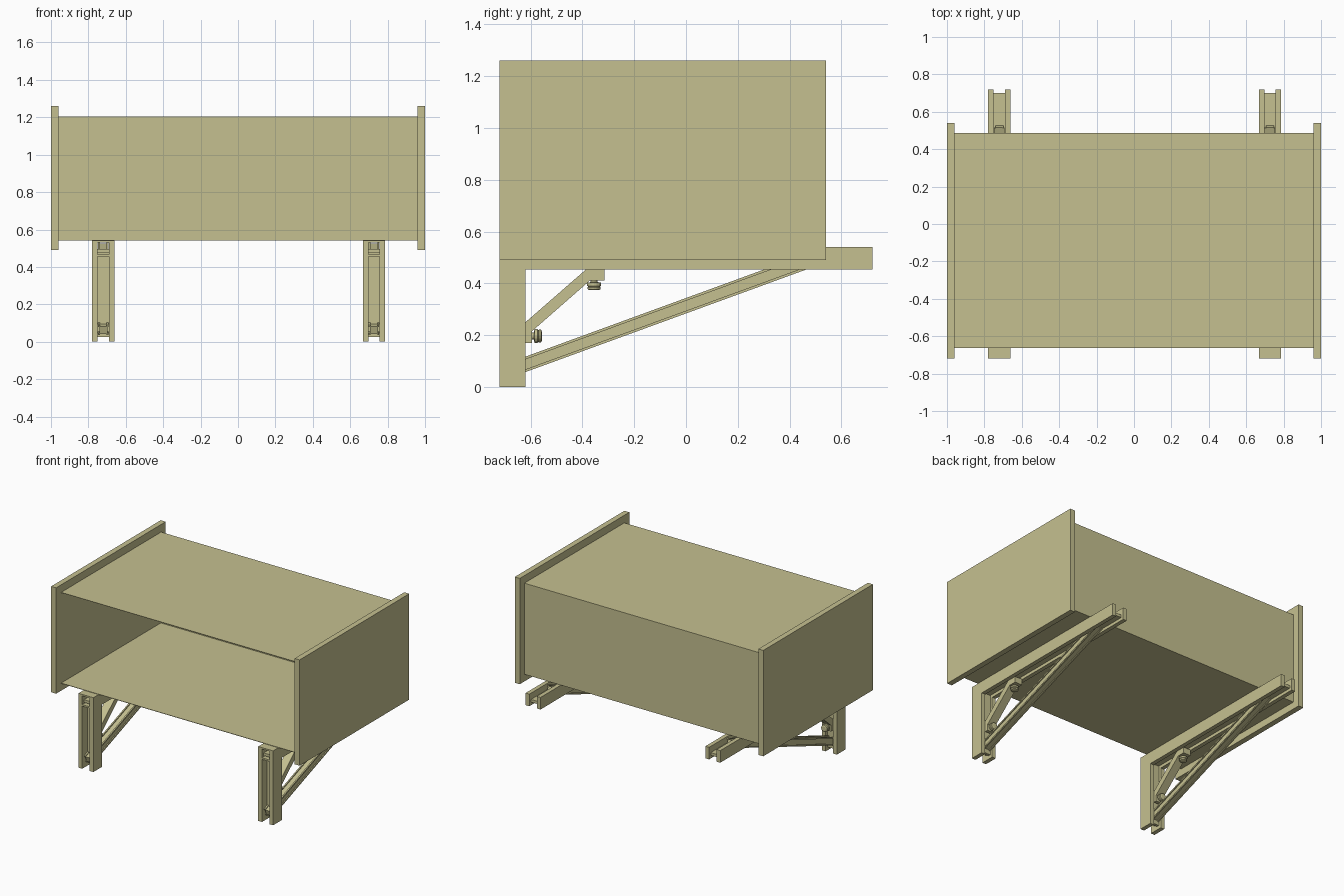
import bpy, bmesh, math
from mathutils import Vector

if "Cube" in bpy.data.objects:
    bpy.data.objects.remove(bpy.data.objects["Cube"])

# Olive finish shared by every part
olive = bpy.data.materials.new("olive_finish")
olive.diffuse_color = (0.56, 0.53, 0.28, 1)
olive.use_nodes = True
olive.node_tree.nodes["Principled BSDF"].inputs["Base Color"].default_value = olive.diffuse_color


def finish(name, bm):
    bmesh.ops.recalc_face_normals(bm, faces=bm.faces)
    me = bpy.data.meshes.new(name)
    bm.to_mesh(me)
    bm.free()
    me.materials.append(olive)
    ob = bpy.data.objects.new(name, me)
    bpy.context.collection.objects.link(ob)
    return ob


def box(name, x, y, z):
    bm = bmesh.new()
    bmesh.ops.create_cube(bm, size=1)
    for v in bm.verts:
        v.co = [(r[0] + r[1]) / 2 + c * (r[1] - r[0]) for r, c in zip((x, y, z), v.co)]
    return finish(name, bm)


def extrude(name, points, vec):
    """Closed profile of 3D points, extruded along vec."""
    bm = bmesh.new()
    face = bm.faces.new([bm.verts.new(p) for p in points])
    ext = bmesh.ops.extrude_face_region(bm, geom=[face])
    bmesh.ops.translate(bm, vec=vec,
                        verts=[g for g in ext["geom"] if isinstance(g, bmesh.types.BMVert)])
    return finish(name, bm)


def lathe(name, origin, axis, profile, sides=16):
    """Turned part: profile holds (radius, distance along axis)."""
    bm = bmesh.new()
    q = Vector(axis).to_track_quat('Z', 'Y')
    rings = []
    for r, d in profile:
        rings.append([bm.verts.new(Vector(origin) + q @ Vector(
            (r * math.cos(2 * math.pi * i / sides), r * math.sin(2 * math.pi * i / sides), d)))
            for i in range(sides)])
    for a, b in zip(rings, rings[1:]):
        for i in range(sides):
            j = (i + 1) % sides
            bm.faces.new((a[i], a[j], b[j], b[i]))
    bm.faces.new(rings[0])
    bm.faces.new(rings[-1])
    return finish(name, bm)


# Open-fronted cabinet made from thin sheets
T = 0.003
box("cabinet_floor", (-0.96, 0.96), (-0.662, 0.487), (0.542, 0.542 + T))
box("cabinet_top", (-0.96, 0.96), (-0.662, 0.487), (1.205 - T, 1.205))
box("cabinet_back", (-0.96, 0.96), (0.487 - T, 0.487), (0.542, 1.205))

# Slotted section of the long brace, as (across, up) offsets
s, d, h = 0.018, 0.021, 0.028
slots = []
for k in range(4):
    c, n = round(math.cos(k * math.pi / 2)), round(math.sin(k * math.pi / 2))
    for a, b in ((d, s), (h, s), (h, h), (s, h), (s, d)):
        slots.append((a * c - b * n, a * n + b * c))

# Side outline of the short brace with its two bolting feet
gusset = [(-0.62, 0.17), (-0.595, 0.17), (-0.595, 0.215), (-0.37, 0.412),
          (-0.315, 0.412), (-0.315, 0.455), (-0.385, 0.455), (-0.62, 0.25)]

knob = [(0.014, 0), (0.014, 0.008), (0.027, 0.01), (0.027, 0.022),
        (0.022, 0.025), (0.026, 0.028), (0.024, 0.036), (0.016, 0.039)]

# The right bracket is a shifted copy of the left one
for side, sx, cx in (("left", -1, -0.72), ("right", 1, 0.727)):
    # Cabinet end panel
    box(f"{side}_end_panel", sorted((0.96 * sx, sx)), (-0.72, 0.54), (0.49, 1.26))

    # L-shaped bracket cheeks: post and arm in one piece
    outline = [(-0.72, 0), (-0.62, 0), (-0.62, 0.453), (0.72, 0.453), (0.72, 0.541), (-0.72, 0.541)]
    for label, x in (("left", cx - 0.045), ("right", cx + 0.045)):
        extrude(f"{side}_bracket_{label}_cheek", [(x - 0.015, y, z) for y, z in outline], (0.03, 0, 0))

    # Recessed webs joining the cheeks, and the rim closing the arm's front end
    web = (cx - 0.03, cx + 0.03)
    box(f"{side}_post_web", web, (-0.66, -0.64), (0.025, 0.475))
    box(f"{side}_arm_web", web, (-0.70, 0.70), (0.475, 0.495))
    box(f"{side}_front_rim_top", web, (-0.72, -0.66), (0.53, 0.541))
    box(f"{side}_front_rim_bottom", web, (-0.72, -0.66), (0.455, 0.467))

    # Long slotted brace
    a, b = Vector((cx, -0.69, 0.062)), Vector((cx, 0.523, 0.505))
    along = (b - a).normalized()
    up = Vector((1, 0, 0)).cross(along)
    extrude(f"{side}_long_brace", [a + Vector((u, 0, 0)) + up * v for u, v in slots], b - a)

    # Short brace and its clamp bolts
    extrude(f"{side}_short_brace", [(cx - 0.03, y, z) for y, z in gusset], (0.06, 0, 0))
    for label, pos, axis in (("post", (cx, -0.595, 0.197), (0, 1, 0)),
                             ("arm", (cx, -0.355, 0.413), (0, 0, -1))):
        lathe(f"{side}_{label}_clamp_bolt", pos, axis, knob)
